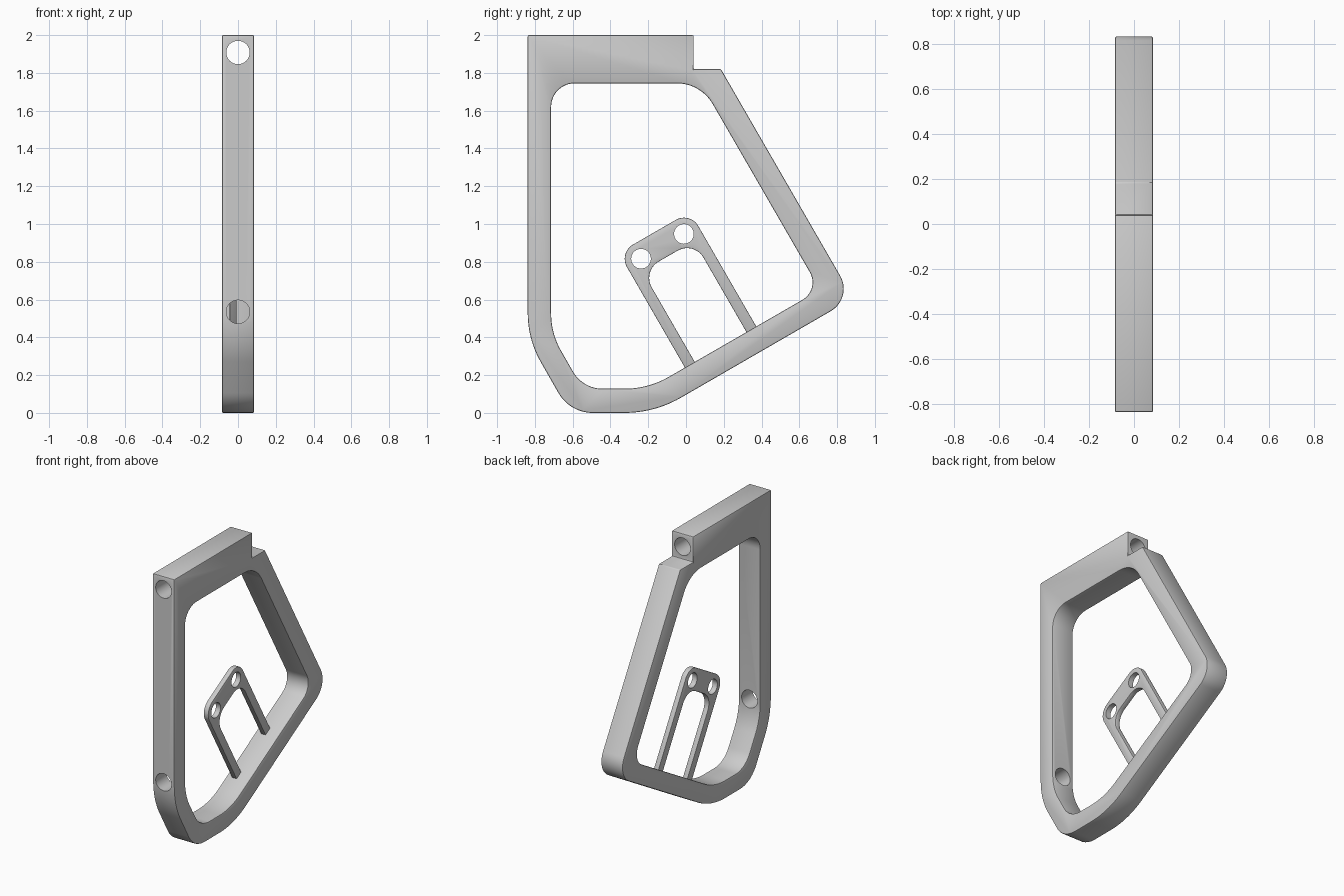
import bpy, bmesh, math
from mathutils import Vector

cube = bpy.data.objects.get("Cube")
if cube:
    bpy.data.objects.remove(cube, do_unlink=True)

HALF = 0.085                      # half the frame thickness
C, S = math.cos(math.radians(30)), 0.5

grey = bpy.data.materials.new("plain_grey")
grey.use_nodes = True
tone = (0.6, 0.6, 0.6, 1)
grey.diffuse_color = tone
grey.node_tree.nodes["Principled BSDF"].inputs["Base Color"].default_value = tone


def rounded(corners, steps=12):
    """Turn (y, z, radius) corners into an outline with rounded corners."""
    pts = [Vector((0, y, z)) for y, z, r in corners]
    out = []
    for i, p in enumerate(pts):
        r = corners[i][2]
        if r == 0:
            out.append(p)
            continue
        a = (pts[i - 1] - p).normalized()
        b = (pts[(i + 1) % len(pts)] - p).normalized()
        half = a.angle(b) / 2
        centre = p + (a + b).normalized() * r / math.sin(half)
        reach = r / math.tan(half)
        start = (p + a * reach - centre).normalized()
        end = (p + b * reach - centre).normalized()
        out += [centre + start.slerp(end, k / steps) * r for k in range(steps + 1)]
    return out


def prism(name, outline, x0, x1):
    """Solid made by pushing a side outline along x."""
    bm = bmesh.new()
    face = bm.faces.new([bm.verts.new((x0, p.y, p.z)) for p in outline])
    ext = bmesh.ops.extrude_face_region(bm, geom=[face], use_keep_orig=True)
    moved = [v for v in ext["geom"] if isinstance(v, bmesh.types.BMVert)]
    bmesh.ops.translate(bm, verts=moved, vec=(x1 - x0, 0, 0))
    bmesh.ops.recalc_face_normals(bm, faces=bm.faces)
    mesh = bpy.data.meshes.new(name)
    bm.to_mesh(mesh)
    bm.free()
    mesh.materials.append(grey)
    obj = bpy.data.objects.new(name, mesh)
    bpy.context.collection.objects.link(obj)
    return obj


def rod(radius, length, centre, rotation):
    bpy.ops.mesh.primitive_cylinder_add(vertices=48, radius=radius, depth=length,
                                        location=centre, rotation=rotation)
    obj = bpy.context.object
    obj.name = "hole_cutter"
    obj.data.materials.append(grey)
    return obj


def apply(obj, mod):
    bpy.context.view_layer.update()
    with bpy.context.temp_override(object=obj, active_object=obj, selected_objects=[obj]):
        bpy.ops.object.modifier_apply(modifier=mod.name)


def cut(obj, cutter):
    cutter.hide_render = True
    mod = obj.modifiers.new("cut", 'BOOLEAN')
    mod.operation, mod.solver, mod.object = 'DIFFERENCE', 'EXACT', cutter
    apply(obj, mod)
    bpy.data.objects.remove(cutter, do_unlink=True)


def soften(obj, width):
    mod = obj.modifiers.new("edge", 'BEVEL')
    mod.width, mod.segments = width, 2
    mod.limit_method, mod.angle_limit = 'ANGLE', math.radians(40)
    apply(obj, mod)


def smooth(obj):
    bpy.ops.object.select_all(action='DESELECT')
    obj.select_set(True)
    bpy.context.view_layer.objects.active = obj
    bpy.ops.object.shade_smooth_by_angle(angle=math.radians(30))


# Frame: stepped outer outline with a rounded window
outer = [(-0.838, 2, 0), (0.04, 2, 0), (0.04, 1.82, 0), (0.185, 1.82, 0),
         (0.885, 0.607, 0.137), (-0.166, 0, 0.6), (-0.615, 0, 0.21), (-0.838, 0.39, 0.52)]
inner = [(-0.714, 1.745, 0.125), (0.078, 1.745, 0.22), (0.709, 0.652, 0.107),
         (-0.2, 0.128, 0.47), (-0.546, 0.128, 0.18), (-0.714, 0.42, 0.4)]
frame = prism("frame", rounded(outer), -HALF, HALF)
cut(frame, prism("window_cutter", rounded(inner), -0.2, 0.2))
soften(frame, 0.007)

# Front-to-back holes through the top bar and the front bar
along_y = (math.pi / 2, 0, 0)
cut(frame, rod(0.062, 1.4, (0, -0.4, 1.908), along_y))
cut(frame, rod(0.062, 0.4, (0, -0.78, 0.535), along_y))
smooth(frame)


def tilt(v, u):
    """Turn bracket coordinates (across, up) into y and z."""
    return v * C - u * S, v * S + u * C


# Two-legged bracket standing square on the sloping lower bar
MID, FOOT = 0.333, 0.203
half_outline = [(-0.218, FOOT, 0), (-0.218, 0.912, 0.087)]
half_slot = [(-0.158, 0.766, 0.1), (-0.158, FOOT, 0)]
shape = half_outline + [(-v, u, r) for v, u, r in reversed(half_outline)]
shape += [(-v, u, r) for v, u, r in reversed(half_slot)] + half_slot
bracket = prism("bracket", rounded([(*tilt(MID + v, u), r) for v, u, r in shape]),
                -0.044, -0.007)
soften(bracket, 0.004)
for side in (-1, 1):
    y, z = tilt(MID + side * 0.131, 0.826)
    cut(bracket, rod(0.052, 0.3, (0, y, z), (0, math.pi / 2, 0)))
smooth(bracket)
